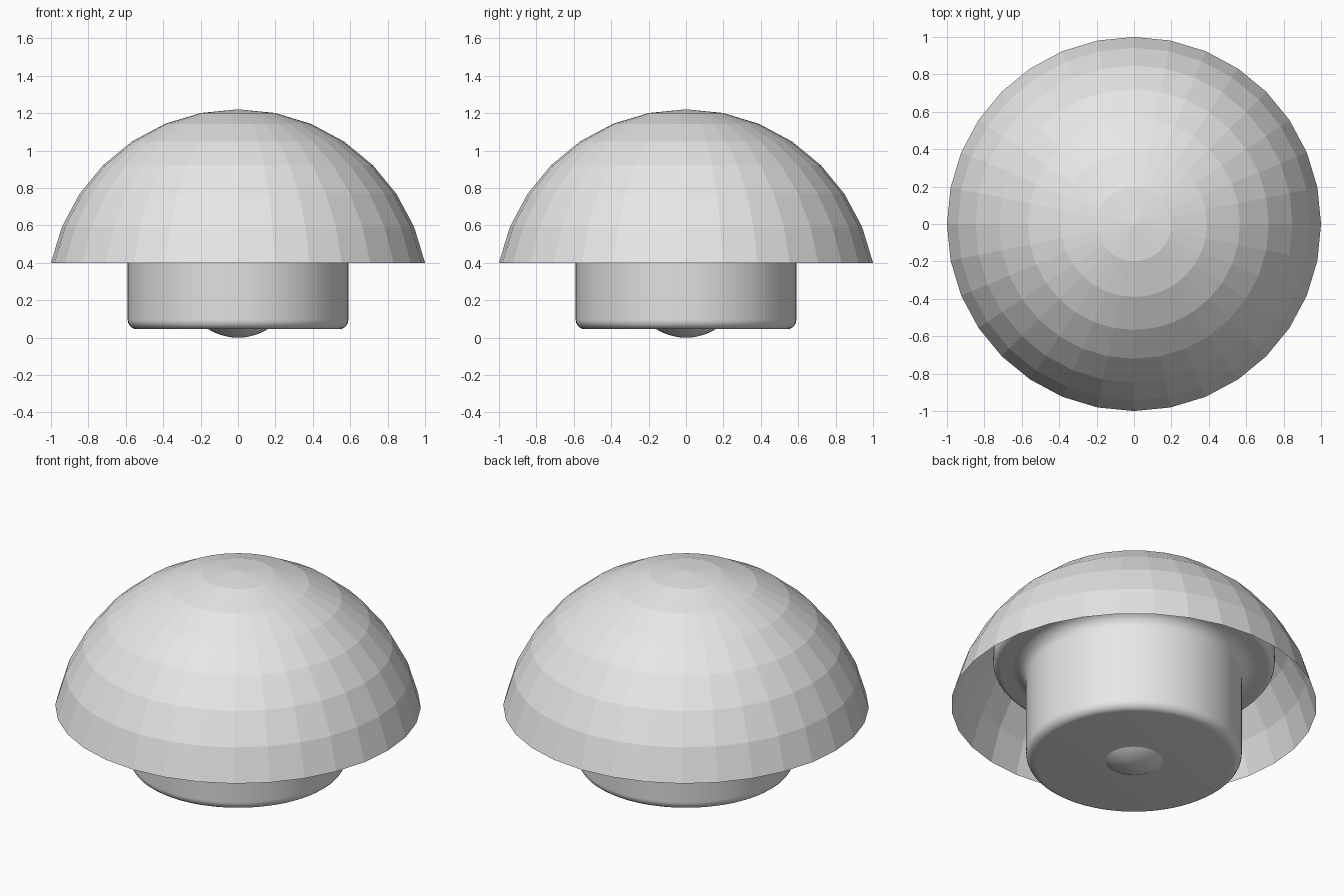
import bpy, bmesh, math

if "Cube" in bpy.data.objects:
    bpy.data.objects.remove(bpy.data.objects["Cube"], do_unlink=True)

GREY = (0.8, 0.8, 0.8, 1.0)
grey = bpy.data.materials.new("light grey")
grey.use_nodes = True
grey.diffuse_color = GREY
grey.node_tree.nodes["Principled BSDF"].inputs["Base Color"].default_value = GREY


def finish(name, bm, smooth=False):
    """Turn a bmesh into a named object, optionally smooth shaded."""
    mesh = bpy.data.meshes.new(name)
    bm.to_mesh(mesh)
    bm.free()
    mesh.materials.append(grey)
    obj = bpy.data.objects.new(name, mesh)
    bpy.context.collection.objects.link(obj)
    if smooth:
        bpy.ops.object.select_all(action='DESELECT')
        obj.select_set(True)
        bpy.context.view_layer.objects.active = obj
        bpy.ops.object.shade_smooth_by_angle(angle=math.radians(35))
    return obj


def arc(r, z, radius, start, end, steps=6):
    """Points of a rounded corner in the (radius, height) plane."""
    angles = [math.radians(start + (end - start) * i / steps) for i in range(steps + 1)]
    return [(r + radius * math.cos(a), z + radius * math.sin(a)) for a in angles]


def lathe(name, profile, segments=64):
    """Revolve a (radius, height) profile about the z axis."""
    bm = bmesh.new()
    verts = [bm.verts.new((r, 0, z)) for r, z in profile]
    edges = [bm.edges.new(pair) for pair in zip(verts, verts[1:])]
    bmesh.ops.spin(bm, geom=verts + edges, cent=(0, 0, 0), axis=(0, 0, 1),
                   angle=math.tau, steps=segments)
    bmesh.ops.remove_doubles(bm, verts=bm.verts[:], dist=0.0005)
    bmesh.ops.recalc_face_normals(bm, faces=bm.faces[:])
    return finish(name, bm, smooth=True)


# Faceted open dome: the upper seven rings of a sphere
RINGS = 16
RIM_Z = 0.4
rim_angle = 7 * math.pi / RINGS
radius = 1 / math.sin(rim_angle)
rim_height = radius * math.cos(rim_angle)
bm = bmesh.new()
bmesh.ops.create_uvsphere(bm, u_segments=32, v_segments=RINGS, radius=radius)
bmesh.ops.delete(bm, geom=[v for v in bm.verts if v.co.z < rim_height - 0.01], context='VERTS')
bmesh.ops.translate(bm, verts=bm.verts[:], vec=(0, 0, RIM_Z - rim_height))
finish("dome", bm)

# Round stem, flaring into a wide collar hidden under the dome
stem = [(0, 0.045)]
stem += arc(0.54, 0.095, 0.05, -90, 0)
stem += arc(0.67, 0.55, 0.08, 180, 90)
stem += arc(0.73, 0.67, 0.04, -90, 0)
stem += [(0.77, 0.82), (0, 0.82)]
lathe("stem_and_collar", stem)

# Shallow rounded button under the stem
BUTTON = 0.3
lathe("bottom_button", [(0, 0)] + arc(0, BUTTON, BUTTON, -84, -54, 5), 32)
